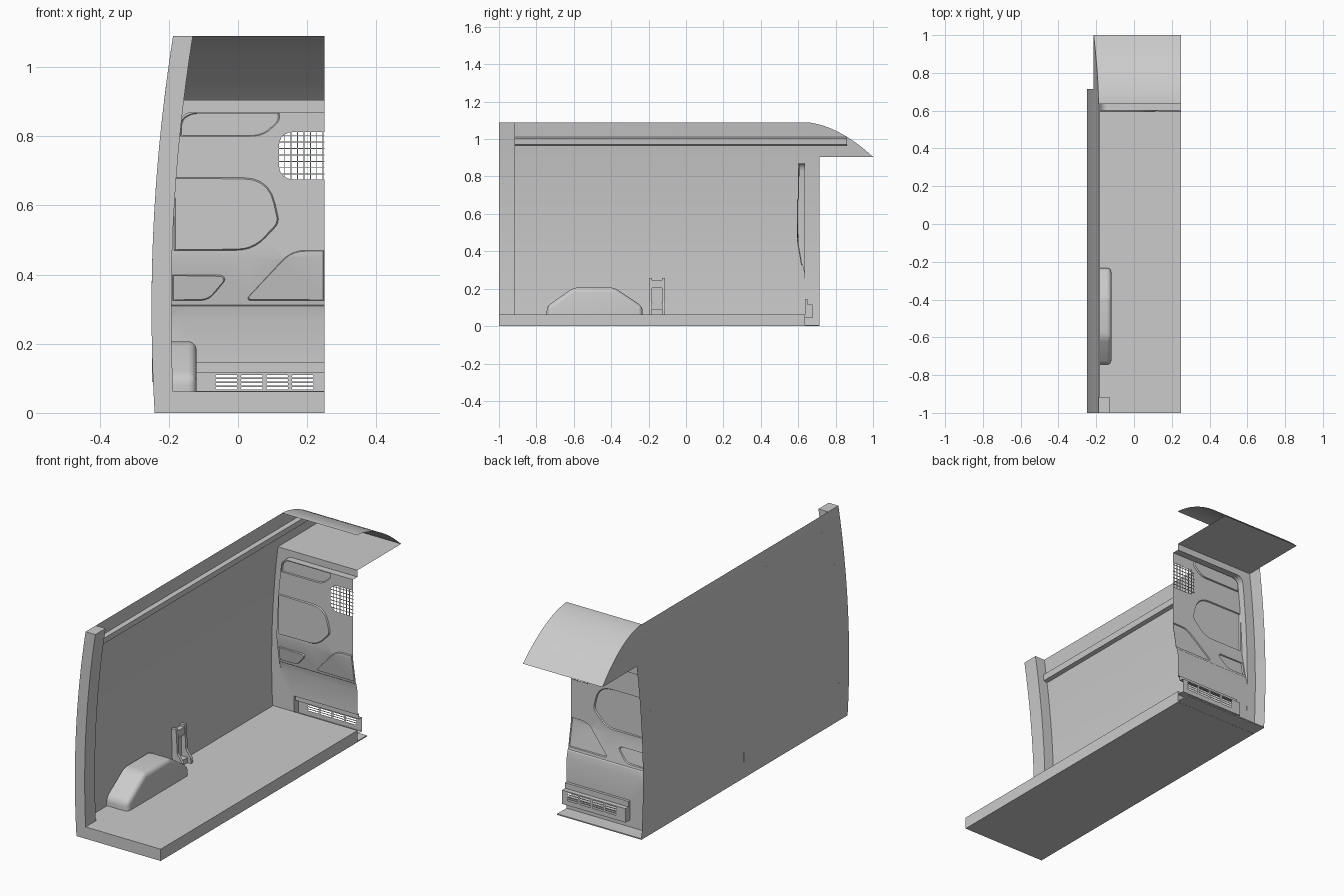
import bpy, bmesh, math
from mathutils import Vector

if "Cube" in bpy.data.objects:
    bpy.data.objects.remove(bpy.data.objects["Cube"])


def wall_x(z):
    """Curved outline of the body side."""
    return -0.25 + 0.1 * (z - 0.3) ** 2


def finish(name, bm, recalc=True):
    bmesh.ops.remove_doubles(bm, verts=bm.verts[:], dist=0.00005)
    if recalc:
        bmesh.ops.recalc_face_normals(bm, faces=bm.faces[:])
    me = bpy.data.meshes.new(name)
    bm.to_mesh(me)
    bm.free()
    ob = bpy.data.objects.new(name, me)
    bpy.context.collection.objects.link(ob)
    return ob


def add_prism(bm, pts, axis, a, b):
    """Extrude a 2D outline along x (pts = y,z) or y (pts = x,z)."""
    put = (lambda p, t: (t, p[0], p[1])) if axis == 'x' else (lambda p, t: (p[0], t, p[1]))
    lo = [bm.verts.new(put(p, a)) for p in pts]
    hi = [bm.verts.new(put(p, b)) for p in pts]
    bm.faces.new(lo)
    bm.faces.new(hi[::-1])
    n = len(pts)
    for i in range(n):
        j = (i + 1) % n
        bm.faces.new((lo[i], hi[i], hi[j], lo[j]))


def add_box(bm, x0, x1, y0, y1, z0, z1):
    add_prism(bm, [(x0, z0), (x1, z0), (x1, z1), (x0, z1)], 'y', y0, y1)


def fill(bm, loops, y=0.0):
    """Fill xz outlines, nested loops become holes."""
    edges = []
    for loop in loops:
        vs = [bm.verts.new((x, y, z)) for x, z in loop]
        edges += [bm.edges.new((vs[i - 1], vs[i])) for i in range(len(vs))]
    bmesh.ops.triangle_fill(bm, use_beauty=True, use_dissolve=False, edges=edges, normal=(0, -1, 0))


def slice_z(bm, levels):
    for z in levels:
        bmesh.ops.bisect_plane(bm, geom=bm.verts[:] + bm.edges[:] + bm.faces[:],
                               plane_co=(0, 0, z), plane_no=(0, 0, 1), dist=0.00001)


def rounded(pts, radii, n=5):
    """Round the corners of an outline."""
    out = []
    for i, (p, r) in enumerate(zip(pts, radii)):
        p, a, b = Vector(p), Vector(pts[i - 1]), Vector(pts[(i + 1) % len(pts)])
        if r == 0:
            out.append(tuple(p))
            continue
        s, e = p + (a - p).normalized() * r, p + (b - p).normalized() * r
        for k in range(n + 1):
            t = k / n
            out.append(tuple(s * (1 - t) ** 2 + p * 2 * t * (1 - t) + e * t * t))
    return out


# Roof curve (y, z)
roof = []
for k in range(17):
    t = k / 16
    roof.append((0.65 * (1 - t) ** 2 + 1.64 * t * (1 - t) + t * t,
                 1.09 * (1 - t) ** 2 + 2.14 * t * (1 - t) + 0.905 * t * t))

# Side wall: thin curved skin
bm = bmesh.new()
outline = [(-1, 0), (0.715, 0), (0.715, 0.905)] + roof[::-1] + [(-1, 1.09)]
bm.faces.new([bm.verts.new((0, y, z)) for y, z in outline])
slice_z(bm, [0.905] + [i * 0.06 for i in range(1, 18)])
for v in bm.verts:
    v.co.x = wall_x(v.co.z)
finish("side_wall", bm)

# Curved roof over the cab and the shelf beneath it
bm = bmesh.new()
rows = [(bm.verts.new((wall_x(z), y, z)), bm.verts.new((0.25, y, z))) for y, z in [(0.635, 1.09)] + roof]
for a, b in zip(rows, rows[1:]):
    bm.faces.new((a[0], a[1], b[1], b[0]))
finish("cab_roof", bm)
bm = bmesh.new()
bm.faces.new([bm.verts.new((x, y, 0.905)) for x, y in
              [(wall_x(0.905), 0.637), (0.25, 0.637), (0.25, 1.0), (wall_x(0.905), 1.0)]])
finish("overhead_shelf", bm)

# Floor with thin sill behind the partition
bm = bmesh.new()
add_box(bm, -0.241, 0.25, -1, 0.636, 0, 0.062)
finish("floor", bm)
bm = bmesh.new()
add_box(bm, -0.241, 0.25, 0.637, 0.715, 0, 0.006)
finish("floor_sill", bm)

# Rear door post
bm = bmesh.new()
zs = [1.09 * i / 16 for i in range(17)]
add_prism(bm, [(wall_x(z), z) for z in zs] + [(wall_x(z) + 0.057, z) for z in zs[::-1]], 'y', -1, -0.915)
finish("rear_post", bm)

# Rail under the roof edge
bm = bmesh.new()
add_prism(bm, [(wall_x(1.01), 1.01), (wall_x(1.0) + 0.02, 1.002), (wall_x(0.97) + 0.02, 0.97),
               (wall_x(0.965), 0.965)], 'y', -0.915, 0.86)
finish("wall_rail", bm)

# Wheel arch
bm = bmesh.new()
add_prism(bm, [(-0.745, 0.03), (-0.745, 0.105), (-0.60, 0.207), (-0.385, 0.207), (-0.232, 0.105), (-0.232, 0.03)],
          'x', -0.243, -0.12)
edges = [e for e in bm.edges if max(v.co.x for v in e.verts) > -0.2 and max(v.co.z for v in e.verts) > 0.05]
bmesh.ops.bevel(bm, geom=edges, offset=0.025, segments=5, profile=0.5, affect='EDGES')
finish("wheel_arch", bm)

# Wall bracket: two gussets, top plate, back plate and foot
bm = bmesh.new()
gusset = [(-0.243, 0.06), (-0.185, 0.06), (-0.187, 0.09), (-0.215, 0.13), (-0.222, 0.257), (-0.249, 0.257)]
for y in (-0.198, -0.127):
    add_prism(bm, gusset, 'y', y, y + 0.016)
add_box(bm, -0.249, -0.224, -0.182, -0.127, 0.205, 0.245)
add_box(bm, -0.249, -0.240, -0.182, -0.127, 0.09, 0.205)
add_box(bm, -0.243, -0.205, -0.182, -0.127, 0.06, 0.09)
finish("wall_bracket", bm)

# Partition: bulged sheet with raised panels, a window and a vent recess
BEND = [(0.27, 0.636), (0.308, 0.628), (0.312, 0.624), (0.45, 0.60)]


def part_y(z):
    if z <= BEND[0][0]:
        return BEND[0][1]
    for (z0, y0), (z1, y1) in zip(BEND, BEND[1:]):
        if z <= z1:
            return y0 + (y1 - y0) * (z - z0) / (z1 - z0)
    return BEND[-1][1]


R = 0.2495
left = [(wall_x(z) + 0.052, z) for z in [0.06 + 0.055 * i for i in range(15)]]
left += rounded([left[-1], (wall_x(0.87) + 0.054, 0.87), (0.25, 0.87)], [0, 0.035, 0])[1:-1]
left.append((0.25, 0.87))
window = rounded([(R, 0.675), (0.118, 0.675), (0.118, 0.812), (R, 0.812)], [0, 0.045, 0.045, 0])
recess = [(-0.12, 0.063), (R, 0.063), (R, 0.145), (-0.12, 0.145)]
panels = [
    (rounded([(-0.168, 0.80), (0.075, 0.80), (0.12, 0.845), (0.12, 0.866), (-0.14, 0.866), (-0.166, 0.845)],
             [0, 0.035, 0.01, 0, 0.02, 0.015]), 0.008),
    (rounded([(-0.185, 0.47), (0.045, 0.47), (0.12, 0.55), (0.09, 0.68), (-0.185, 0.68)],
             [0, 0.05, 0.02, 0.075, 0]), -0.006),
    (rounded([(-0.19, 0.325), (-0.085, 0.325), (-0.035, 0.385), (-0.045, 0.398), (-0.19, 0.398)],
             [0, 0.025, 0.01, 0.006, 0]), -0.006),
    (rounded([(0.02, 0.325), (R, 0.325), (R, 0.47), (0.155, 0.47)], [0.02, 0, 0, 0.04]), -0.006),
]
bm = bmesh.new()
fill(bm, [left + [(0.25, 0.06)], window, recess] + [p for p, h in panels])
for loop, h in panels:
    mx = [sum(c) / len(loop) for c in zip(*loop)]
    k = 0.004
    outer = [bm.verts.new((x, 0, z)) for x, z in loop]
    inner = []
    for x, z in loop:
        d = Vector((mx[0] - x, mx[1] - z)).normalized() * k
        inner.append(bm.verts.new((x + d.x, h, z + d.y)))
    for i in range(len(loop)):
        bm.faces.new((outer[i - 1], outer[i], inner[i], inner[i - 1]))
    bm.faces.new(inner)
slice_z(bm, [z for z, y in BEND])
for v in bm.verts:
    v.co.y += part_y(v.co.z)
# Side of the bulge and the flange around it
for (x0, z0), (x1, z1) in zip(left, left[1:]):
    bm.faces.new([bm.verts.new(c) for c in [(x0, part_y(z0), z0), (x1, part_y(z1), z1),
                                            (x1, 0.637, z1), (x0, 0.637, z0)]])
rim = [(wall_x(z), z) for z in [0.06 + 0.065 * i for i in range(13)]]
fill(bm, [rim + [(wall_x(0.905), 0.905), (0.25, 0.905)] + left[::-1]], 0.637)
finish("partition", bm)

# Wire grille in the window
bm = bmesh.new()
w = 0.0013
for i in range(7):
    x = 0.135 + i * 0.0185
    add_box(bm, x - w, x + w, 0.602, 0.6045, 0.672, 0.815)
for i in range(7):
    z = 0.69 + i * 0.0185
    add_box(bm, 0.117, 0.25, 0.6022, 0.6047, z - w, z + w)
finish("window_grille", bm)

# Vent box behind the recess, with slotted back
bm = bmesh.new()
sect = [(0.636, 0.145), (0.65, 0.145), (0.65, 0.116), (0.675, 0.116), (0.675, 0.043), (0.636, 0.043)]
for i, (p, q) in enumerate(zip(sect, sect[1:])):
    if i != 3:
        bm.faces.new([bm.verts.new(c) for c in [(-0.12, *p), (0.25, *p), (0.25, *q), (-0.12, *q)]])
bm.faces.new([bm.verts.new((-0.12, *p)) for p in sect])
slots = []
for g in range(4):
    x0 = -0.065 + g * 0.0735
    for r in range(4):
        z, h, x1 = 0.0715 + r * 0.0115, 0.0038, x0 + 0.063
        arc = [math.radians(-90 + 45 * k) for k in range(5)]
        slots.append([(x1 - h + h * math.cos(a), z + h * math.sin(a)) for a in arc] +
                     [(x0 + h - h * math.cos(a), z - h * math.sin(a)) for a in arc])
fill(bm, [[(-0.12, 0.043), (0.25, 0.043), (0.25, 0.116), (-0.12, 0.116)]] + slots, 0.675)
finish("vent_box", bm)

# Smooth the curved surfaces, keep the edges sharp
for ob in bpy.context.collection.objects:
    ob.select_set(True)
    bpy.context.view_layer.objects.active = ob
bpy.ops.object.shade_smooth_by_angle(angle=math.radians(25))
